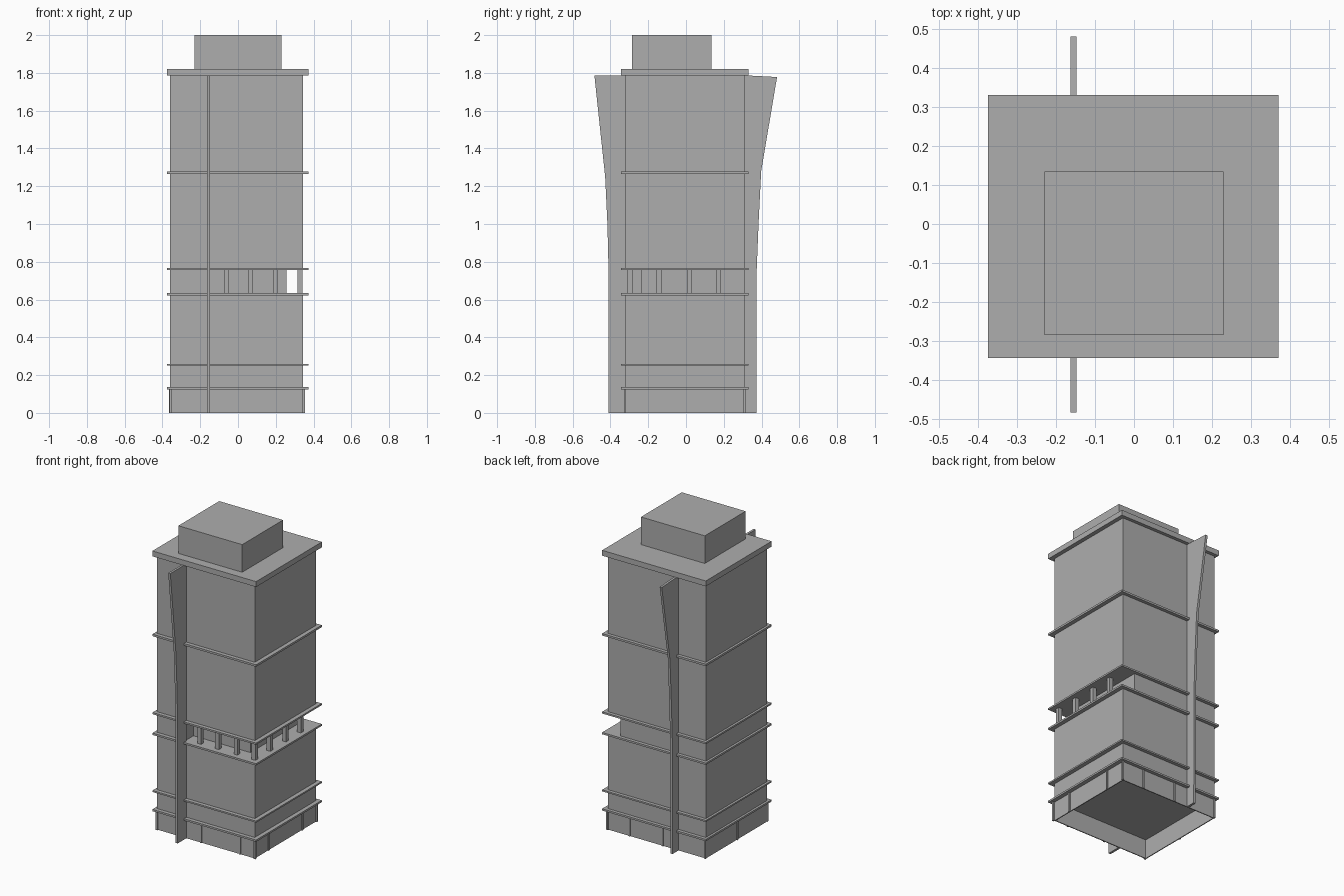
import bpy
import bmesh

cube = bpy.data.objects.get("Cube")
if cube:
    bpy.data.objects.remove(cube, do_unlink=True)

grey = bpy.data.materials.new("concrete_grey")
grey.use_nodes = True
grey.diffuse_color = (0.42, 0.42, 0.42, 1)
grey.node_tree.nodes["Principled BSDF"].inputs["Base Color"].default_value = grey.diffuse_color

# Outer limits of the tower walls and of the floor slabs
X0, X1, Y0, Y1 = -0.36, 0.345, -0.32, 0.31
SLAB = ((-0.375, 0.372), (-0.345, 0.332))


def finish(name, bm):
    bmesh.ops.recalc_face_normals(bm, faces=bm.faces[:])
    mesh = bpy.data.meshes.new(name)
    bm.to_mesh(mesh)
    bm.free()
    mesh.materials.append(grey)
    obj = bpy.data.objects.new(name, mesh)
    bpy.context.collection.objects.link(obj)
    return obj


def prism(name, outline, place, low, high):
    """Extrude a closed 2D outline between two levels."""
    bm = bmesh.new()
    a = [bm.verts.new(place(p, low)) for p in outline]
    b = [bm.verts.new(place(p, high)) for p in outline]
    bm.faces.new(a)
    bm.faces.new(b)
    for i in range(len(a)):
        j = (i + 1) % len(a)
        bm.faces.new((a[i], a[j], b[j], b[i]))
    return finish(name, bm)


def flat(p, z):
    return (p[0], p[1], z)


def box(name, x, y, z):
    outline = [(x[0], y[0]), (x[1], y[0]), (x[1], y[1]), (x[0], y[1])]
    return prism(name, outline, flat, *z)


def post(name, x, y, width, z):
    h = width / 2
    return box(name, (x - h, x + h), (y - h, y + h), z)


# Solid storeys
for name, z in (("podium_storey", (0.13, 0.255)), ("lower_storeys", (0.255, 0.63)),
                ("middle_storeys", (0.765, 1.27)), ("upper_storeys", (1.27, 1.79))):
    box(name, (X0, X1), (Y0, Y1), z)

# L-shaped core behind the open corner terrace
core = [(X0, Y0), (-0.155, Y0), (-0.155, -0.237), (0.256, -0.237), (0.256, Y1), (X0, Y1)]
prism("terrace_core", core, flat, 0.63, 0.765)

# Projecting floor slabs and roof
for name, z in (("entrance_slab", (0.125, 0.137)), ("podium_slab", (0.25, 0.26)),
                ("terrace_floor", (0.622, 0.634)), ("terrace_ceiling", (0.757, 0.768)),
                ("upper_slab", (1.265, 1.278)), ("roof_slab", (1.785, 1.82))):
    box(name, *SLAB, z)
box("rooftop_block", (-0.23, 0.23), (-0.285, 0.135), (1.82, 2.0))

# Terrace columns along the front and the side
columns = [(x, -0.297) for x in (-0.062, 0.066, 0.2, 0.329)]
columns += [(0.329, y) for y in (-0.143, 0.018, 0.171)]
for x, y in columns:
    post("terrace_column", x, y, 0.026, (0.63, 0.76))

# Hollow entrance level, open underneath
T = 0.006
for name, x, y in (("front_glazing", (X0, X1), (Y0, Y0 + T)),
                   ("back_glazing", (X0, X1), (Y1 - T, Y1)),
                   ("right_glazing", (X0, X0 + T), (Y0, Y1)),
                   ("left_glazing", (X1 - T, X1), (Y0, Y1))):
    box(name, x, y, (0, 0.127))

# Slim mullions at the corners and along the glazing
mullions = [(x, y) for x in (X0 + 0.003, X1 + 0.003) for y in (Y0 - 0.003, Y1 + 0.001)]
mullions += [(x, Y0) for x in (-0.04, 0.24)]
mullions += [(x, Y1) for x in (-0.05, 0.19)]
mullions += [(X1, y) for y in (-0.18, 0.165)] + [(X0, -0.01)]
for x, y in mullions:
    post("entrance_mullion", x, y, 0.012, (0, 0.127))


# Tall flared fins on the front and back
def upright(p, x):
    return (x, p[0], p[1])


front_edge = [(-0.41, 0), (-0.41, 0.75), (-0.416, 1.0), (-0.428, 1.25), (-0.485, 1.787)]
back_edge = [(0.372, 0), (0.374, 0.75), (0.384, 1.0), (0.398, 1.28), (0.482, 1.778)]
for name, edge, wall in (("front_fin", front_edge, Y0), ("back_fin", back_edge, Y1)):
    prism(name, edge + [(wall, 1.787), (wall, 0)], upright, -0.163, -0.148)
